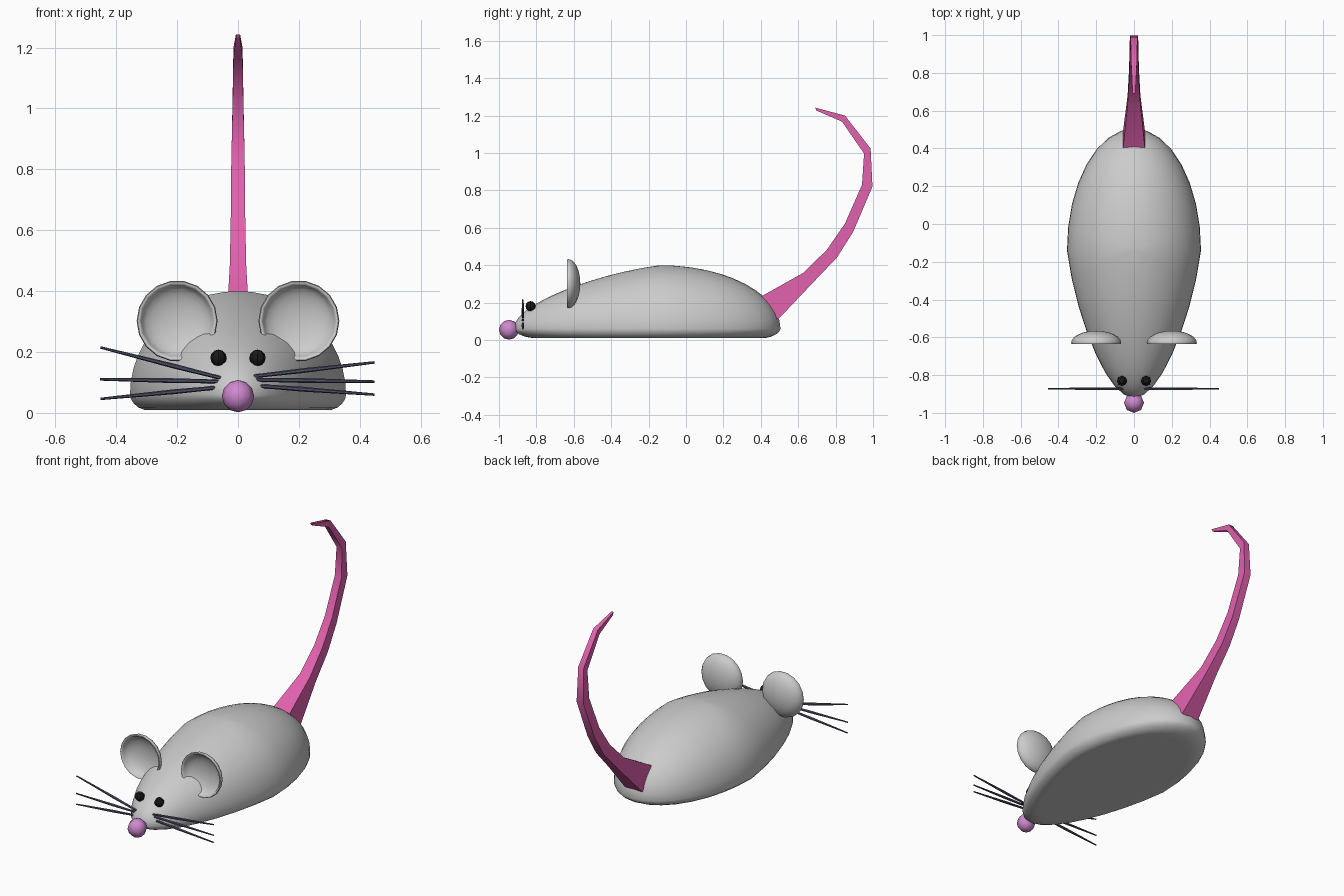
import bpy, bmesh, math
from mathutils import Vector, Matrix

if "Cube" in bpy.data.objects:
    bpy.data.objects.remove(bpy.data.objects["Cube"])


def material(name, rgb):
    m = bpy.data.materials.new(name)
    m.diffuse_color = (*rgb, 1)
    m.use_nodes = True
    m.node_tree.nodes["Principled BSDF"].inputs["Base Color"].default_value = m.diffuse_color
    return m


PINK = material("tail_pink", (0.75, 0.12, 0.42))
NOSE = material("nose_pink", (0.62, 0.25, 0.62))
BLACK = material("eye_black", (0.01, 0.01, 0.01))
SLATE = material("whisker_slate", (0.08, 0.08, 0.14))


def finish(bm, name, mat=None, angle=40):
    bmesh.ops.recalc_face_normals(bm, faces=bm.faces)
    me = bpy.data.meshes.new(name)
    bm.to_mesh(me)
    bm.free()
    ob = bpy.data.objects.new(name, me)
    bpy.context.collection.objects.link(ob)
    if mat:
        me.materials.append(mat)
    bpy.ops.object.select_all(action='DESELECT')
    ob.select_set(True)
    bpy.context.view_layer.objects.active = ob
    bpy.ops.object.shade_smooth_by_angle(angle=math.radians(angle))
    return ob


def loft(bm, rings, caps=True):
    vs = [[bm.verts.new(p) for p in r] for r in rings]
    n = len(vs[0])
    for a, b in zip(vs, vs[1:]):
        for i in range(n):
            bm.faces.new((a[i], a[(i + 1) % n], b[(i + 1) % n], b[i]))
    if caps:
        bm.faces.new(vs[0])
        bm.faces.new(vs[-1])


# Body: a sphere shaped into an egg-shaped dome with a flat underside
bm = bmesh.new()
bmesh.ops.create_uvsphere(bm, u_segments=32, v_segments=24, radius=1)
for v in bm.verts:
    x, y, z = v.co
    t = max(0, -y)
    v.co.x = 0.355 * x * (1 - 0.28 * t)
    v.co.y = -0.14 + y * (0.645 if y > 0 else 0.78)
    if z > 0:
        v.co.z = 0.06 + 0.34 * z * (1 - 0.3 * t)
    else:
        v.co.z = 0.06 - 0.05 * min(1, 2.2 * -z)
finish(bm, "body", angle=60)

# Nose
bm = bmesh.new()
bmesh.ops.create_uvsphere(bm, u_segments=8, v_segments=6, radius=0.053,
                          matrix=Matrix.Translation((0, -0.947, 0.055)))
finish(bm, "nose", NOSE, 60)

# Ear cross-section: outer shell, rolled rim, inner bowl (radius, depth)
ear_profile = []
for k in range(7):
    a = math.pi / 2 * (1 - k / 6)
    ear_profile.append((0.133 * math.cos(a), 0.065 * math.sin(a)))
ear_profile += [(0.130, -0.006), (0.124, -0.006), (0.119, 0.0)]
for k in range(1, 7):
    a = math.pi / 2 * k / 6
    ear_profile.append((0.119 * math.cos(a), 0.052 * math.sin(a)))

for side, label in ((1, "right"), (-1, "left")):
    # Ears
    bm = bmesh.new()
    loft(bm, [[(side * 0.2 + max(r, 1e-5) * math.cos(2 * math.pi * i / 18),
                -0.63 + d,
                0.302 + max(r, 1e-5) * math.sin(2 * math.pi * i / 18))
               for i in range(18)] for r, d in ear_profile], caps=False)
    bmesh.ops.remove_doubles(bm, verts=bm.verts, dist=1e-4)
    finish(bm, "ear_" + label, angle=60)
    # Eyes
    bm = bmesh.new()
    bmesh.ops.create_uvsphere(bm, u_segments=8, v_segments=6, radius=0.027,
                              matrix=Matrix.Translation((side * 0.064, -0.831, 0.181)))
    finish(bm, "eye_" + label, BLACK, 30)

# Whiskers: (inner x, inner z, tip x, tip z), thin tapered rods
whiskers = [(0.05, 0.12, 0.449, 0.166), (0.05, 0.109, 0.449, 0.103),
            (0.05, 0.09, 0.449, 0.06), (-0.05, 0.113, -0.452, 0.215),
            (-0.05, 0.103, -0.454, 0.11), (-0.05, 0.085, -0.452, 0.046)]
for n, (x0, z0, x1, z1) in enumerate(whiskers):
    a, b = Vector((x0, -0.872, z0)), Vector((x1, -0.872, z1))
    d = (b - a).normalized()
    up = Vector((-d.z, 0, d.x))
    fwd = Vector((0, 1, 0))
    bm = bmesh.new()
    loft(bm, [[a.lerp(b, t) + r * (up * math.cos(i * math.pi / 3)
                                   + fwd * math.sin(i * math.pi / 3))
               for i in range(6)]
              for t, r in ((0, 0.006), (0.4, 0.008), (1, 0.004))])
    finish(bm, f"whisker_{n + 1}", SLATE)

# Tail: square sections (inner y, z, outer y, z, half width)
sections = [(0.40, 0.232, 0.492, 0.11, 0.058), (0.63, 0.361, 0.68, 0.308, 0.034),
            (0.754, 0.484, 0.807, 0.441, 0.027), (0.85, 0.623, 0.893, 0.577, 0.024),
            (0.941, 0.83, 0.997, 0.82, 0.022), (0.952, 0.997, 0.987, 1.024, 0.018),
            (0.834, 1.168, 0.85, 1.2, 0.015), (0.697, 1.227, 0.69, 1.243, 0.007)]
bm = bmesh.new()
loft(bm, [[(-w, y0, z0), (w, y0, z0), (w, y1, z1), (-w, y1, z1)]
          for y0, z0, y1, z1, w in sections])
finish(bm, "tail", PINK, 50)
